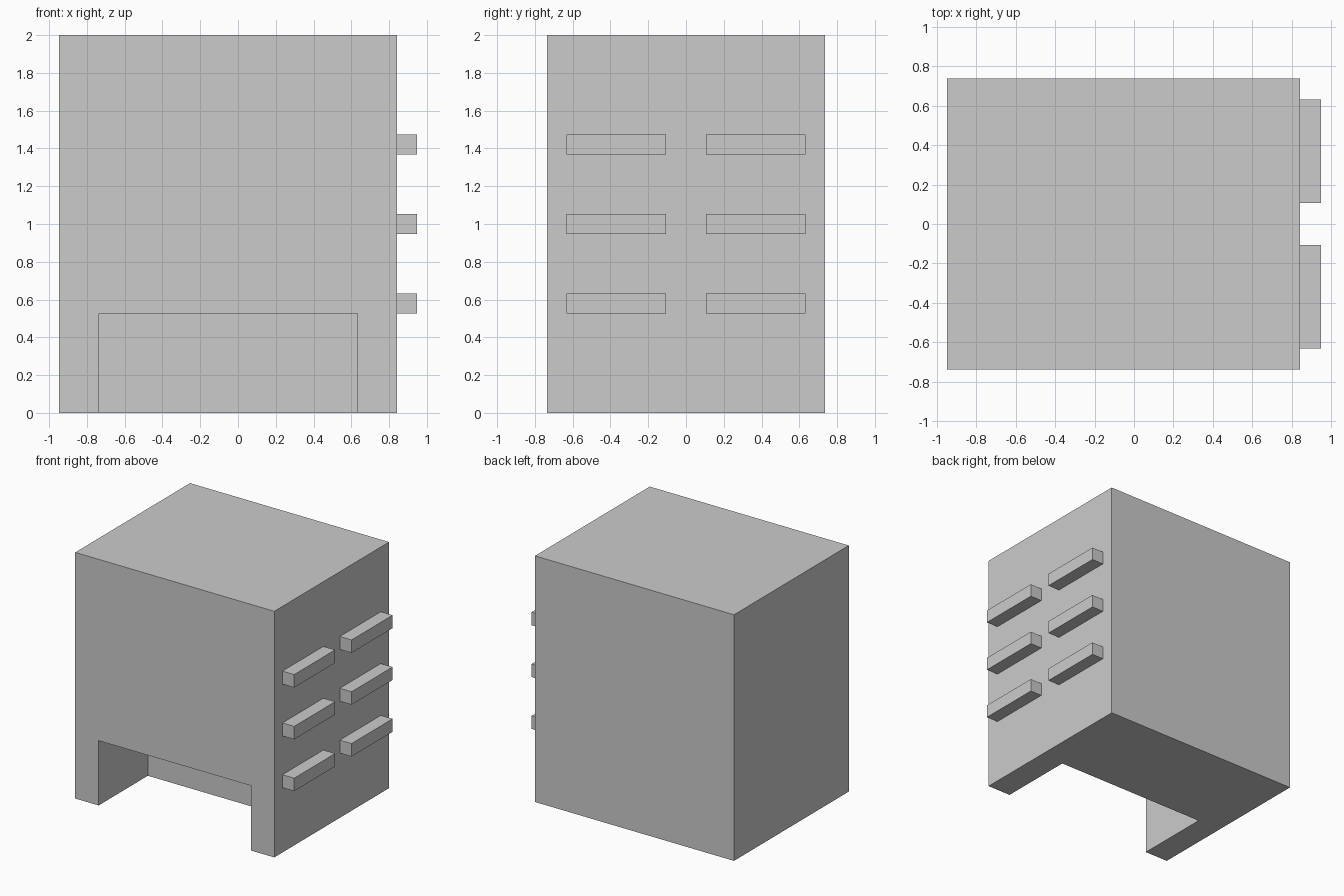
import bpy

if "Cube" in bpy.data.objects:
    bpy.data.objects.remove(bpy.data.objects["Cube"])

U = 2 / 19  # grid unit of the design


def box(name, x, y, z):
    """Box spanning the given (min, max) ranges, in grid units."""
    spans = (x, y, z)
    bpy.ops.mesh.primitive_cube_add(size=1)
    ob = bpy.context.object
    ob.name = ob.data.name = name
    for v in ob.data.vertices:
        v.co = [U * (lo + hi) / 2 + c * U * (hi - lo) for c, (lo, hi) in zip(v.co, spans)]
    return ob


# Cabinet body
body = box("cabinet_body", (-9, 8), (-7, 7), (0, 19))

# Recess at the foot of the front, open to the floor
cutter = box("recess_cutter", (-7, 6), (-8, -1), (-1, 5))
cutter.hide_render = True
mod = body.modifiers.new("recess", 'BOOLEAN')
mod.operation = 'DIFFERENCE'
mod.solver = 'EXACT'
mod.object = cutter
bpy.context.view_layer.objects.active = body
bpy.ops.object.modifier_apply(modifier=mod.name)
bpy.data.objects.remove(cutter)

# Two columns of three bars on the right side
for row, z in enumerate((5, 9, 13), 1):
    for side, y in (("front", -6), ("back", 1)):
        box(f"side_bar_{side}_{row}", (8, 9), (y, y + 5), (z, z + 1))
